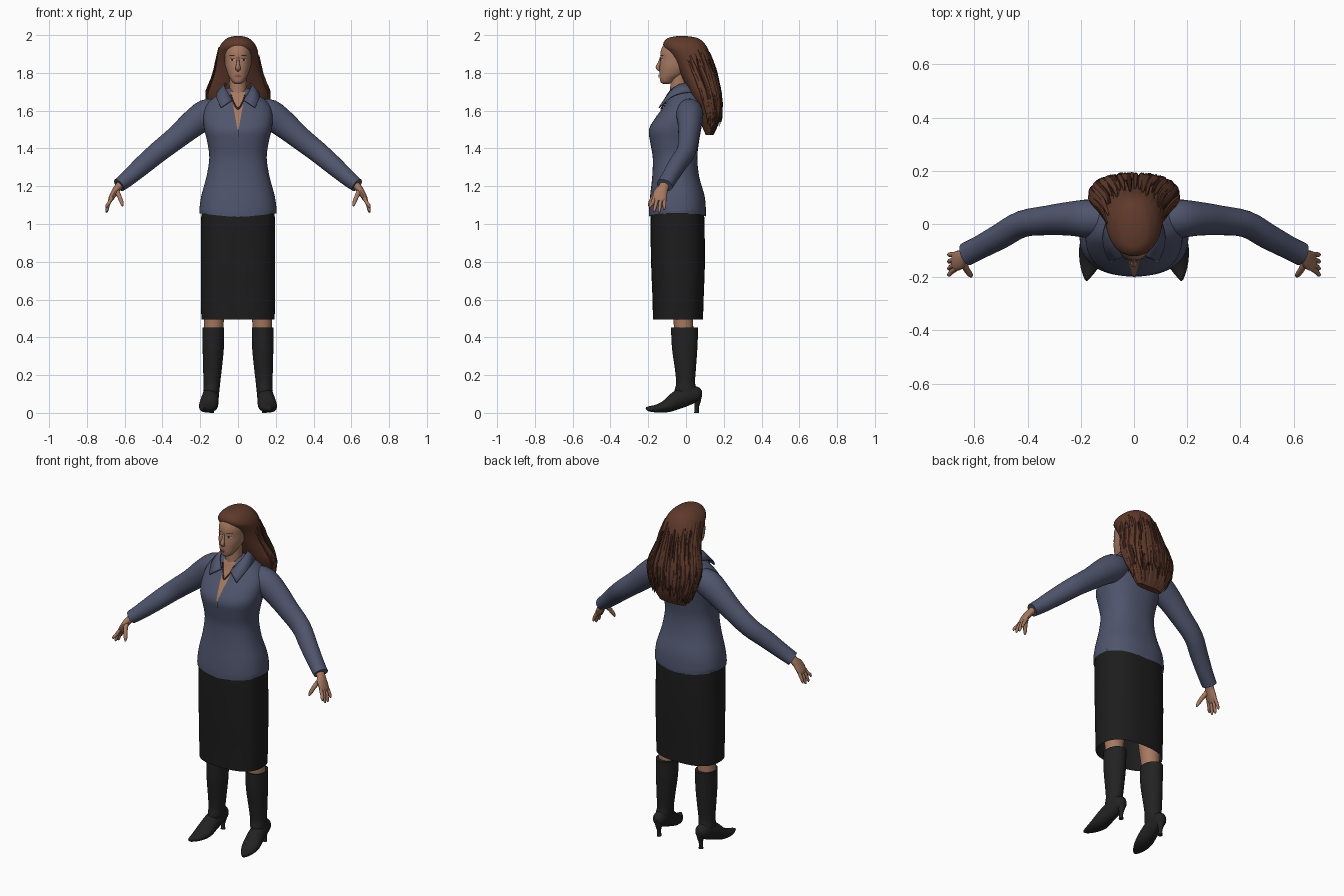
import bpy, bmesh, math, random
from mathutils import Vector
from mathutils.bvhtree import BVHTree

if "Cube" in bpy.data.objects:
    bpy.data.objects.remove(bpy.data.objects["Cube"])

random.seed(4)


def material(name, rgb):
    m = bpy.data.materials.new(name)
    m.diffuse_color = (*rgb, 1)
    m.use_nodes = True
    m.node_tree.nodes["Principled BSDF"].inputs["Base Color"].default_value = m.diffuse_color
    return m


SKIN = material("skin", (0.38, 0.19, 0.12))
SHIRT = material("slate_blue_cloth", (0.078, 0.09, 0.152))
SKIRT = material("black_cloth", (0.012, 0.012, 0.012))
BOOT = material("black_leather", (0.016, 0.016, 0.017))
HAIR = material("auburn_hair", (0.115, 0.042, 0.024))
DARK = material("dark_hair", (0.045, 0.016, 0.010))
LIPS = material("lips", (0.25, 0.085, 0.07))
WHITE = material("eye_white", (0.50, 0.46, 0.42))
IRIS = material("iris", (0.02, 0.015, 0.012))
BRONZE = material("bronze", (0.10, 0.045, 0.02))


def make(name, verts, faces, mat):
    me = bpy.data.meshes.new(name)
    bm = bmesh.new()
    vs = [bm.verts.new(v) for v in verts]
    for f in faces:
        bm.faces.new([vs[i] for i in f])
    bmesh.ops.recalc_face_normals(bm, faces=bm.faces)
    bm.to_mesh(me)
    bm.free()
    me.materials.append(mat)
    ob = bpy.data.objects.new(name, me)
    bpy.context.collection.objects.link(ob)
    return ob


def loft(name, rings, mat, caps=(True, True)):
    n = len(rings[0])
    verts = [v for r in rings for v in r]
    faces = [(i * n + j, i * n + (j + 1) % n, (i + 1) * n + (j + 1) % n, (i + 1) * n + j)
             for i in range(len(rings) - 1) for j in range(n)]
    if caps[0]:
        faces.append(tuple(range(n)))
    if caps[1]:
        faces.append(tuple(range(len(verts) - n, len(verts))))
    return make(name, verts, faces, mat)


def smooth(st, k=4):
    """Catmull-Rom resampling of station tuples."""
    out = []
    for i in range(len(st) - 1):
        a, b, c, d = st[max(i - 1, 0)], st[i], st[i + 1], st[min(i + 2, len(st) - 1)]
        for s in range(k):
            t = s / k
            out.append(tuple(0.5 * (2 * q + (r - p) * t + (2 * p - 5 * q + 4 * r - w) * t * t
                                    + (3 * q - p - 3 * r + w) * t ** 3)
                             for p, q, r, w in zip(a, b, c, d)))
    return out + [st[-1]]


def oval(th, z, cx, rx, yf, yb, e=2.0):
    c, s = math.cos(th), math.sin(th)
    sup = lambda v: math.copysign(abs(v) ** (2 / e), v)
    return Vector((cx + rx * sup(c), (yf + yb) / 2 + (yb - yf) / 2 * sup(s), z))


def column(name, st, mat, e=2.0, n=40, k=4, caps=(True, True)):
    """Stations: z, centre x, half width, front y, back y."""
    rings = [[oval(2 * math.pi * j / n, *s, e) for j in range(n)] for s in smooth(st, k)]
    return loft(name, rings, mat, caps)


def tube(name, st, mat, ref=(0, 1, 0), n=16, k=3):
    """Stations: x, y, z, radius along ref, radius across."""
    st = smooth([s if len(s) == 5 else (*s, s[3]) for s in st], k)
    P = [Vector(s[:3]) for s in st]
    rings = []
    for i, s in enumerate(st):
        t = (P[min(i + 1, len(P) - 1)] - P[max(i - 1, 0)]).normalized()
        u = Vector(ref)
        u = (u - t * u.dot(t)).normalized()
        v = t.cross(u)
        rings.append([P[i] + u * s[3] * math.cos(a) + v * s[4] * math.sin(a)
                      for a in (2 * math.pi * j / n for j in range(n))])
    return loft(name, rings, mat)


def tree(ob):
    return BVHTree.FromPolygons([v.co for v in ob.data.vertices],
                                [p.vertices for p in ob.data.polygons])


def front(trees, x, z):
    hits = [t.ray_cast(Vector((x, -1, z)), Vector((0, 1, 0)))[0] for t in trees]
    return min([h.y for h in hits if h] or [-0.08])


def plate(name, trees, mat, cx, z0, z1, half, off=0.003, rows=10, cols=6):
    """Thin patch laid on the front of other parts; half(t) is its half width."""
    verts = []
    for i in range(rows + 1):
        t = i / rows
        z = z0 + (z1 - z0) * t
        for j in range(cols + 1):
            x = cx + half(t) * (2 * j / cols - 1)
            verts.append((x, front(trees, x, z) - off, z))
    c = cols + 1
    faces = [(i * c + j, i * c + j + 1, (i + 1) * c + j + 1, (i + 1) * c + j)
             for i in range(rows) for j in range(cols)]
    return make(name, verts, faces, mat)


def disc(r):
    return lambda t: r * math.sqrt(max(0.0, 1 - (2 * t - 1) ** 2)) + 0.0005


# Shirt body, with a hem dipping at front and back
shirt = column("shirt_body", [
    (1.045, 0, .203, -.196, .104), (1.08, 0, .204, -.196, .105), (1.15, 0, .194, -.19, .098),
    (1.25, 0, .167, -.179, .07), (1.35, 0, .152, -.176, .06), (1.43, 0, .162, -.189, .068),
    (1.50, 0, .178, -.196, .08), (1.56, 0, .184, -.163, .09), (1.61, 0, .178, -.126, .095),
    (1.65, 0, .152, -.10, .09), (1.69, 0, .10, -.083, .07), (1.72, 0, .055, -.065, .045)],
    SHIRT, 2.35, 56, caps=(False, True))
for v in shirt.data.vertices:
    if v.co.z < 1.06:
        v.co.z += 0.02 * abs(v.co.x) / 0.2 - 0.01

# Skirt with a back slit
skirt = column("skirt", [
    (1.12, 0, .188, -.182, .09), (1.03, 0, .195, -.188, .097), (.8, 0, .196, -.185, .10),
    (.62, 0, .196, -.178, .094), (.495, 0, .194, -.175, .09)], SKIRT, 2.5, 56, caps=(True, False))
bm = bmesh.new()
bm.from_mesh(skirt.data)
slit = [f for f in bm.faces if f.calc_center_median().z < .61 and f.calc_center_median().y > 0
        and abs(f.calc_center_median().x) < .016]
bmesh.ops.delete(bm, geom=slit, context='FACES')
bm.to_mesh(skirt.data)
bm.free()

# Neck and head
neck = column("neck", [(1.6, 0, .06, -.09, .02), (1.68, 0, .048, -.085, .01),
                       (1.74, 0, .044, -.083, .01), (1.8, 0, .045, -.08, .015)], SKIN)
head = column("head", [
    (1.742, 0, .012, -.122, -.09), (1.75, 0, .028, -.134, -.07), (1.77, 0, .042, -.139, -.045),
    (1.795, 0, .055, -.14, 0), (1.83, 0, .066, -.14, .04), (1.87, 0, .071, -.136, .07),
    (1.91, 0, .071, -.135, .07), (1.95, 0, .06, -.118, .06), (1.98, 0, .03, -.08, .03)],
    SKIN, 2.15)
tube("nose", [(0, -.132, 1.882, .006), (0, -.142, 1.85, .008), (0, -.150, 1.83, .013, .011),
              (0, -.144, 1.817, .013, .007), (0, -.136, 1.812, .006)], SKIN, (1, 0, 0))
face = [tree(head)]
for s, side in ((1, "left"), (-1, "right")):
    plate(side + "_eye_white", face, WHITE, s * .03, 1.862, 1.873, disc(.012))
    plate(side + "_iris", face, IRIS, s * .03, 1.862, 1.874, disc(.0055), .005)
    plate(side + "_upper_lid", face, DARK, s * .03, 1.873, 1.877, disc(.013), .004)
    plate(side + "_eyebrow", face, DARK, s * .031, 1.889, 1.894, disc(.016))
plate("upper_lip", face, LIPS, 0, 1.784, 1.791, disc(.021), .005)
plate("lower_lip", face, LIPS, 0, 1.775, 1.784, disc(.018), .006)

# Open neckline, placket line and necklace
plate("neckline_skin", [tree(shirt)], SKIN, 0, 1.50, 1.70, lambda t: .003 + .036 * t, .003, 16)
plate("placket_line", [tree(shirt)], SKIRT, .004, 1.46, 1.50, lambda t: .0015)
chest = [tree(shirt), tree(neck)]
for i in range(23):
    a = (i / 11 - 1)
    x, z = .037 * a, 1.61 + .07 * abs(a) ** 1.6
    y = front(chest, x, z) - .006
    tube("necklace_bead", [(x, y, z - .005, .002), (x, y, z - .002, .004),
                           (x, y, z + .002, .004), (x, y, z + .005, .002)], BRONZE, n=8, k=1)

# Folded collar
upper = [(0, .035, 1.745), (.05, .018, 1.745), (.072, -.035, 1.738), (.06, -.083, 1.705), (.03, -.115, 1.655)]
lower = [(0, .078, 1.705), (.075, .058, 1.70), (.112, -.025, 1.692), (.112, -.09, 1.665), (.09, -.143, 1.615)]
for s, side in ((1, "left"), (-1, "right")):
    u, w = smooth(upper), smooth(lower)
    pts = [(s * p[0], p[1], p[2]) for p in u + w]
    m = len(u)
    col = make(side + "_collar", pts, [(i, i + 1, m + i + 1, m + i) for i in range(m - 1)], SHIRT)
    mod = col.modifiers.new("thickness", 'SOLIDIFY')
    mod.thickness, mod.offset = .007, 0

# Arms, hands, legs and heeled boots
for s, side in ((1, "left_"), (-1, "right_")):
    def limb(name, st, mat, **kw):
        return tube(side + name, [(s * p[0], *p[1:]) for p in st], mat, **kw)

    limb("sleeve", [(.10, .02, 1.605, .06, .06), (.165, .02, 1.583, .072, .078), (.24, .02, 1.53, .064, .072),
                    (.32, .014, 1.462, .056, .062), (.42, 0, 1.383, .05, .056),
                    (.5, -.045, 1.315, .048, .051), (.58, -.088, 1.245, .044, .043),
                    (.63, -.113, 1.205, .044, .037)], SHIRT, n=28)
    limb("palm", [(.61, -.108, 1.22, .028, .022), (.637, -.12, 1.192, .027, .02),
                  (.655, -.135, 1.165, .037, .018), (.672, -.14, 1.135, .036, .014),
                  (.678, -.142, 1.12, .026, .01)], SKIN)
    for i, (y0, y1, z1) in enumerate([(-.167, -.19, 1.085), (-.15, -.167, 1.064),
                                      (-.131, -.141, 1.06), (-.114, -.115, 1.075)]):
        limb("finger_%d" % (i + 1), [(.667, y0, 1.14, .010), (.684, (y0 + y1) / 2, 1.11, .0095),
                                     (.694, y1, z1 + .012, .008), (.697, y1, z1, .003)], SKIN, n=10)
    limb("thumb", [(.642, -.145, 1.175, .014), (.628, -.172, 1.145, .012),
                   (.615, -.19, 1.112, .010), (.611, -.197, 1.095, .004)], SKIN, n=10)
    limb("leg", [(.115, -.025, .9, .075), (.122, -.02, .65, .064), (.127, -.015, .5, .053),
                 (.13, -.01, .42, .05)], SKIN, n=24)
    column(side + "boot_shaft", [
        (.45, s * .13, .057, -.078, .064), (.44, s * .13, .057, -.079, .064), (.34, s * .131, .056, -.074, .06),
        (.24, s * .135, .05, -.06, .053), (.16, s * .138, .044, -.052, .048),
        (.12, s * .141, .043, -.06, .06), (.075, s * .142, .038, -.055, .072)], BOOT, n=28)
    limb("boot_foot", [
        (.139, .084, .10, .014, .016), (.14, .065, .10, .033, .038), (.143, .02, .095, .042, .050),
        (.149, -.04, .071, .046, .050), (.157, -.10, .037, .050, .035), (.168, -.155, .023, .036, .021),
        (.176, -.195, .022, .016, .014), (.179, -.212, .025, .004, .005)], BOOT, ref=(1, 0, 0), n=24)
    limb("boot_heel", [(.139, .056, .095, .030), (.139, .06, .06, .018), (.139, .057, .03, .011),
                       (.139, .056, 0, .013)], BOOT)

# Hair: grooved volume, then pointed locks lying over it
hair_st = smooth([
    (1.47, 0, .085, .105, .145), (1.53, 0, .122, .08, .172), (1.6, 0, .148, .06, .184),
    (1.68, 0, .163, .025, .18), (1.74, 0, .145, -.005, .17), (1.80, 0, .124, -.035, .155),
    (1.86, 0, .112, -.065, .14), (1.91, 0, .106, -.098, .123), (1.935, 0, .099, -.117, .112),
    (1.96, 0, .084, -.119, .095), (1.983, 0, .058, -.098, .065), (1.993, 0, .03, -.06, .02),
    (1.995, 0, .008, -.03, -.01)], 4)
N = 96
rings = []
for st in hair_st:
    c = Vector((0, (st[3] + st[4]) / 2, st[0]))
    depth = .07 * min(1, max(0, (1.96 - st[0]) / .15))
    rings.append([c + (oval(2 * math.pi * j / N, *st, 2.2) - c) *
                  (1 - depth * (j % 4 == 0) * (0 < j < N / 2)) for j in range(N)])
loft("hair_volume", rings, HAIR)


def hair_at(th, z, out):
    st = min(hair_st, key=lambda q: abs(q[0] - z))
    p = oval(th, z, *st[1:], 2.2)
    return p + Vector((math.cos(th), math.sin(th), 0)) * out


for i in range(46):
    th = math.radians(-12 + 204 * (i % 23 + random.uniform(.2, .8)) / 23)
    top = random.uniform(1.86, 1.94) if i < 23 else random.uniform(1.68, 1.82)
    tip = random.uniform(1.49, 1.58) if i < 23 else top - random.uniform(.14, .2)
    w = random.uniform(.009, .015)
    path = []
    for j in range(6):
        t = j / 5
        p = hair_at(th, top + (tip - top) * t, .002 + (.010 if t == 1 else .002 * (j % 2)))
        path.append((*p, w * (.3, .8, 1, 1, .8, .08)[j], .008 * (.3, .8, 1, 1, .9, .15)[j]))
    tube("hair_lock", path, DARK if i % 5 == 2 else HAIR,
         ref=(-math.sin(th), math.cos(th), 0), n=8, k=2)

# Smooth shading with sharp edges kept
for ob in bpy.context.scene.objects:
    ob.select_set(True)
bpy.context.view_layer.objects.active = shirt
bpy.ops.object.shade_smooth_by_angle(angle=math.radians(40))
